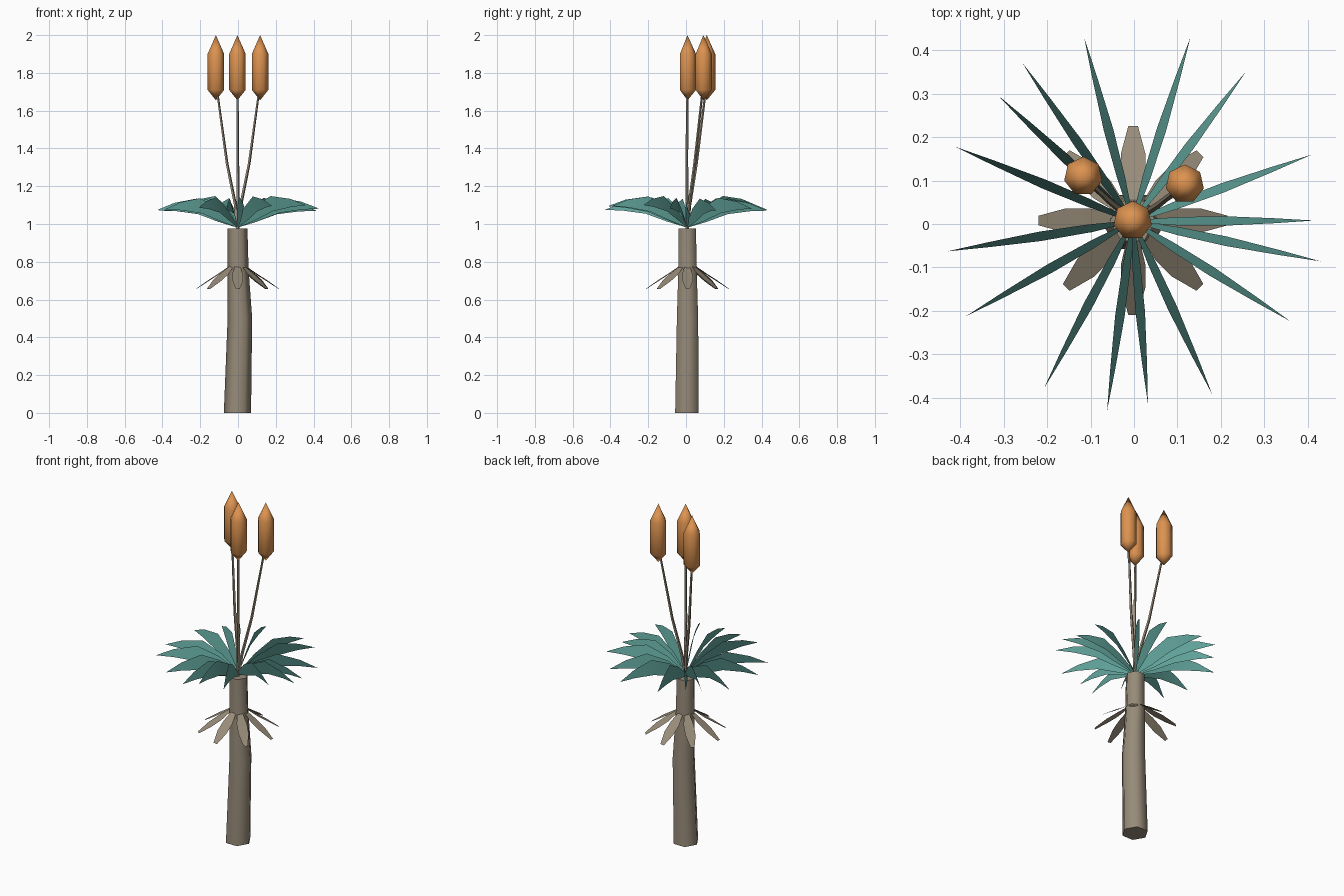
import bpy, bmesh, math, random
from mathutils import Vector

if "Cube" in bpy.data.objects:
    bpy.data.objects.remove(bpy.data.objects["Cube"])

random.seed(4)


def material(name, rgb):
    m = bpy.data.materials.new(name)
    m.diffuse_color = (*rgb, 1)
    m.use_nodes = True
    m.node_tree.nodes["Principled BSDF"].inputs["Base Color"].default_value = m.diffuse_color
    return m


teal = material("teal leaf", (0.12, 0.37, 0.33))
brown = material("grey brown bark", (0.31, 0.26, 0.19))
orange = material("orange flower", (0.72, 0.29, 0.08))


def finish(bm, name, mat, angle=65):
    mesh = bpy.data.meshes.new(name)
    bm.to_mesh(mesh)
    bm.free()
    obj = bpy.data.objects.new(name, mesh)
    bpy.context.collection.objects.link(obj)
    mesh.materials.append(mat)
    bpy.ops.object.select_all(action='DESELECT')
    bpy.context.view_layer.objects.active = obj
    obj.select_set(True)
    bpy.ops.object.shade_smooth_by_angle(angle=math.radians(angle))
    return obj


def tube(name, rings, sides, mat, start=0.0):
    """Loft of horizontal rings (x, y, z, radius); zero radius makes a point."""
    bm = bmesh.new()
    loops = []
    for x, y, z, r in rings:
        if r == 0:
            loops.append([bm.verts.new((x, y, z))] * sides)
            continue
        angles = [start + 2 * math.pi * i / sides for i in range(sides)]
        loops.append([bm.verts.new((x + r * math.cos(a), y + r * math.sin(a), z)) for a in angles])
    for low, high in zip(loops, loops[1:]):
        for i in range(sides):
            j = (i + 1) % sides
            corners = list(dict.fromkeys((low[i], low[j], high[j], high[i])))
            bm.faces.new(corners)
    if rings[0][3]:
        bm.faces.new(loops[0][::-1])
    if rings[-1][3]:
        bm.faces.new(loops[-1])
    return finish(bm, name, mat)


def blade(name, sections, mat):
    """Thin sheet from (centre, half-width vector) sections."""
    bm = bmesh.new()
    rows = [(bm.verts.new(c - w), bm.verts.new(c + w)) for c, w in sections]
    for (a, b), (c, d) in zip(rows, rows[1:]):
        bm.faces.new((a, b, d, c))
    bmesh.ops.remove_doubles(bm, verts=bm.verts, dist=0.0005)
    return finish(bm, name, mat)


# Slightly bent six-sided trunk
tube("trunk", [(-0.003, 0.005, 0.0, 0.072), (0.010, 0.008, 0.5, 0.065),
               (0.0, 0.008, 0.76, 0.056), (-0.003, 0.007, 0.975, 0.053)], 6, brown)

# Rosette of steep, nearly upright blades: plan positions of their tips
tips = [(-.115, .43), (.13, .43), (.257, .35), (.41, .16), (.415, .008), (.43, -.086),
        (.36, -.224), (.18, -.392), (.032, -.413), (-.062, -.43), (-.207, -.378),
        (-.388, -.213), (-.43, -.063), (-.412, .178), (-.313, .296), (-.257, .371)]
centre = Vector((-0.003, 0.006, 0))
for n, (x, y) in enumerate(tips):
    out = Vector((x, y, 0)) - centre
    right = Vector((out.y, -out.x, 0)).normalized()
    across = (Vector((0, 0, 1)) + right * 0.27).normalized()
    lift = random.uniform(-0.018, 0.018)
    sections = []
    for t, z, half in ((0.02, 0.995, 0.012), (0.24, 1.05, 0.036), (0.5, 1.1, 0.042),
                       (0.78, 1.1, 0.022), (1.0, 1.085, 0.0)):
        sections.append((centre + out * t + Vector((0, 0, z + lift * t)), across * half))
    blade(f"rosette_leaf_{n + 1}", sections, teal)

# Skirt of eight drooping dead leaves
for n in range(8):
    a = n * math.pi / 4
    out = Vector((math.cos(a), math.sin(a), 0))
    side = Vector((math.sin(a), -math.cos(a), 0.12))
    sections = [(Vector((-0.002, 0.008, z)) + out * r, -side * half)
                for r, z, half in ((0.035, 0.782, 0.012), (0.10, 0.735, 0.028),
                                   (0.155, 0.70, 0.028), (0.218, 0.657, 0.011))]
    blade(f"dead_leaf_{n + 1}", sections, brown)

# Three bent stalks carrying pointed seven-sided flower heads
for n, (x, y) in enumerate([(-0.003, 0.008), (-0.117, 0.11), (0.117, 0.092)]):
    tube(f"stalk_{n + 1}", [(-0.003, 0.006, 0.97, 0.010), (x * 0.12, 0.006 + y * 0.12, 1.1, 0.009),
                            (x * 0.5, y * 0.5, 1.32, 0.008), (x * 0.92, y * 0.92, 1.68, 0.006)],
         5, brown)
    tube(f"flower_head_{n + 1}", [(x, y, 1.655, 0), (x, y, 1.71, 0.045),
                                  (x, y, 1.90, 0.045), (x, y, 2.0, 0)],
         7, orange, math.pi / 2)
